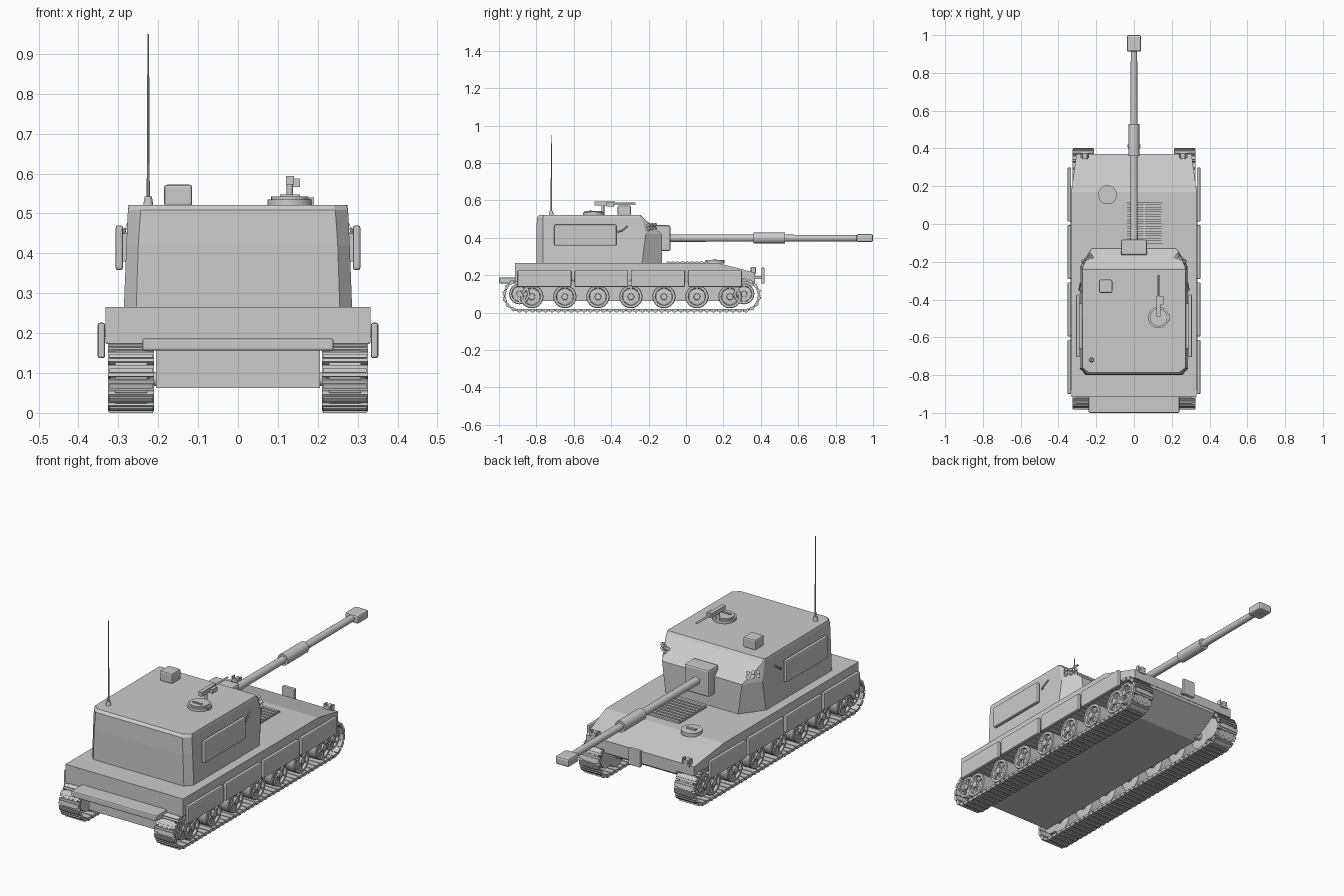
import bpy, bmesh, math
from mathutils import Matrix, Vector

if "Cube" in bpy.data.objects:
    bpy.data.objects.remove(bpy.data.objects["Cube"])


def finish(name, bm, bevel=0.0, smooth=False):
    bmesh.ops.recalc_face_normals(bm, faces=bm.faces)
    me = bpy.data.meshes.new(name)
    bm.to_mesh(me)
    bm.free()
    ob = bpy.data.objects.new(name, me)
    bpy.context.collection.objects.link(ob)
    if bevel:
        m = ob.modifiers.new("bevel", "BEVEL")
        m.width, m.segments = bevel, 2
    if smooth:
        bpy.ops.object.select_all(action="DESELECT")
        ob.select_set(True)
        bpy.context.view_layer.objects.active = ob
        bpy.ops.object.shade_smooth_by_angle(angle=math.radians(35))
    return ob


def add_box(bm, center, size, rot=Matrix()):
    mat = Matrix.Translation(center) @ rot @ Matrix.Diagonal((*size, 1))
    bmesh.ops.create_cube(bm, size=1, matrix=mat)


def box(name, x, y, z, bevel=0.0):
    bm = bmesh.new()
    add_box(bm, [(a + b) / 2 for a, b in (x, y, z)], [b - a for a, b in (x, y, z)])
    return finish(name, bm, bevel)


def rod(name, p0, p1, r0, r1=None, n=24):
    p0, p1 = Vector(p0), Vector(p1)
    d = p1 - p0
    mat = Matrix.Translation((p0 + p1) / 2) @ d.to_track_quat("Z", "Y").to_matrix().to_4x4()
    bm = bmesh.new()
    bmesh.ops.create_cone(bm, cap_ends=True, segments=n, radius1=r0,
                          radius2=r0 if r1 is None else r1, depth=d.length, matrix=mat)
    return finish(name, bm, smooth=True)


def loft(name, loops, bevel=0.0):
    bm = bmesh.new()
    rings = [[bm.verts.new(p) for p in loop] for loop in loops]
    n = len(rings[0])
    for a, b in zip(rings, rings[1:]):
        for i in range(n):
            bm.faces.new((a[i], a[(i + 1) % n], b[(i + 1) % n], b[i]))
    bm.faces.new(rings[0])
    bm.faces.new(rings[-1])
    return finish(name, bm, bevel)


def section(y, w, z0, z1):
    return [(-w, y, z0), (w, y, z0), (w, y, z1), (-w, y, z1)]


def half_ring(pts, z):
    return [(x, y, z) for x, y in pts] + [(-x, y, z) for x, y in reversed(pts)]


# hull
loft("upper_hull", [section(-0.915, 0.332, 0.175, 0.265), section(0.17, 0.332, 0.175, 0.265),
                    section(0.37, 0.305, 0.165, 0.213)])
loft("lower_hull", [section(-0.905, 0.205, 0.062, 0.18), section(0.22, 0.205, 0.062, 0.18),
                    section(0.368, 0.205, 0.15, 0.18)])
box("rear_step", (-0.24, 0.24), (-1.0, -0.91), (0.156, 0.187), 0.006)
box("travel_lock", (-0.035, 0.035), (0.403, 0.421), (0.155, 0.24), 0.004)
box("travel_lock_arm", (-0.012, 0.012), (0.36, 0.405), (0.18, 0.195))

# driver hatch and engine grille
rod("driver_hatch", (-0.14, 0.155, 0.262), (-0.14, 0.155, 0.28), 0.05)
box("driver_hatch_handle", (-0.165, -0.115), (0.148, 0.162), (0.28, 0.286))
bm = bmesh.new()
for i in range(9):
    add_box(bm, (0.055, -0.095 + i * 0.0255, 0.268), (0.19, 0.015, 0.012))
for x in (-0.04, 0.055, 0.15):
    add_box(bm, (x, 0.007, 0.267), (0.008, 0.22, 0.008))
finish("engine_grille", bm)

# turret
loft("turret", [
    half_ring([(0.255, -0.80), (0.286, -0.765), (0.286, -0.235), (0.205, -0.127)], 0.266),
    half_ring([(0.25, -0.80), (0.280, -0.765), (0.280, -0.215), (0.225, -0.129)], 0.42),
    half_ring([(0.244, -0.797), (0.276, -0.765), (0.276, -0.238), (0.272, -0.23)], 0.508),
    half_ring([(0.240, -0.785), (0.272, -0.76), (0.274, -0.245), (0.268, -0.24)], 0.521)])

# gun
box("mantlet", (-0.07, 0.07), (-0.165, -0.083), (0.328, 0.467), 0.01)
rod("barrel", (0, -0.10, 0.398), (0, 0.93, 0.398), 0.02, 0.017)
rod("bore_evacuator", (0, 0.36, 0.398), (0, 0.53, 0.398), 0.029)
box("muzzle_brake", (-0.038, 0.038), (0.912, 1.0), (0.377, 0.419), 0.009)

# roof fittings
rod("commander_hatch", (0.13, -0.495, 0.515), (0.13, -0.495, 0.535), 0.056)
rod("commander_hatch_lid", (0.13, -0.495, 0.53), (0.13, -0.495, 0.543), 0.047)
box("hatch_handle", (0.105, 0.155), (-0.515, -0.505), (0.54, 0.548))
box("hatch_hinge", (0.178, 0.19), (-0.51, -0.48), (0.522, 0.54))
rod("machine_gun_post", (0.13, -0.445, 0.52), (0.13, -0.445, 0.582), 0.008, n=12)
box("machine_gun_body", (0.12, 0.14), (-0.49, -0.38), (0.572, 0.594))
rod("machine_gun_barrel", (0.13, -0.39, 0.584), (0.13, -0.27, 0.584), 0.005, n=12)
box("ammo_box", (0.137, 0.155), (-0.425, -0.385), (0.566, 0.588))
box("sight_box", (-0.185, -0.115), (-0.365, -0.295), (0.518, 0.572), 0.007)
rod("antenna_base", (-0.225, -0.72, 0.518), (-0.225, -0.72, 0.542), 0.013, 0.009, 12)
rod("antenna", (-0.225, -0.72, 0.535), (-0.225, -0.72, 0.95), 0.004, 0.002, 8)

WHEEL = [(0, 0.325), (0.016, 0.325), (0.018, 0.312), (0.043, 0.309), (0.047, 0.32),
         (0.059, 0.32), (0.062, 0.316), (0.062, 0.225), (0.047, 0.222), (0, 0.222)]
Y0, Y1, ZC, R = -0.89, 0.31, 0.092, 0.08


def lathe_wheel(name, s, y, z, scale, spokes):
    bm = bmesh.new()
    vs = [bm.verts.new((s * x, y, z + r * scale)) for r, x in WHEEL]
    es = [bm.edges.new(p) for p in zip(vs, vs[1:])]
    bmesh.ops.spin(bm, geom=vs + es, cent=(0, y, z), axis=(1, 0, 0),
                   angle=2 * math.tau / 2, steps=24, use_merge=True)
    bmesh.ops.remove_doubles(bm, verts=bm.verts, dist=1e-5)
    for k in range(spokes):
        rot = Matrix.Rotation(math.tau * k / spokes, 4, "X")
        off = rot @ Vector((0, 0, 0.031 * scale))
        add_box(bm, Vector((s * 0.311, y, z)) + off, (0.012, 0.01, 0.032 * scale), rot)
    finish(name, bm, smooth=True)


def track(name, s):
    straight, arc = Y1 - Y0, math.pi * R
    total = 2 * (straight + arc)
    count = 84
    bm = bmesh.new()
    for i in range(count):
        t = i * total / count
        if t < straight:
            y, z, a = Y0 + t, ZC - R, 0
        elif t < straight + arc:
            a = (t - straight) / R
            y, z = Y1 + R * math.sin(a), ZC - R * math.cos(a)
        elif t < 2 * straight + arc:
            y, z, a = Y1 - (t - straight - arc), ZC + R, math.pi
        else:
            a = math.pi + (t - 2 * straight - arc) / R
            y, z = Y0 + R * math.sin(a), ZC - R * math.cos(a)
        rot = Matrix.Rotation(a, 4, "X")
        c = Vector((s * 0.268, y, z))
        add_box(bm, c, (0.115, 0.029, 0.014), rot)
        add_box(bm, c + rot @ Vector((0, 0, -0.008)), (0.109, 0.011, 0.008), rot)
        add_box(bm, c + rot @ Vector((0, 0, 0.001)), (0.08, 0.036, 0.007), rot)
    finish(name, bm)


# everything that appears on both sides
for side, s in (("left", -1), ("right", 1)):
    def mx(a, b):
        return tuple(sorted((s * a, s * b)))

    track(f"track_{side}", s)
    for i in range(7):
        y = -0.824 + i * 0.1765
        lathe_wheel(f"road_wheel_{side}_{i}", s, y, 0.085, 1.0, 6)
        rod(f"axle_{side}_{i}", (s * 0.19, y, 0.085), (s * 0.24, y, 0.085), 0.018, n=12)
    lathe_wheel(f"sprocket_{side}", s, Y1, ZC + 0.008, 0.9, 8)
    lathe_wheel(f"idler_{side}", s, Y0, ZC + 0.008, 0.9, 8)
    for i in range(4):
        y = -0.90 + i * 0.304
        box(f"skirt_{side}_{i}", mx(0.333, 0.352), (y, y + 0.287), (0.137, 0.226), 0.006)
    # mount behind the skirts
    box(f"skirt_rail_{side}", mx(0.325, 0.336), (-0.88, 0.2), (0.19, 0.21))

    # turret side bins with handle
    box(f"turret_bin_{side}", mx(0.288, 0.307), (-0.705, -0.372), (0.358, 0.47), 0.006)
    box(f"turret_bin_mount_{side}", mx(0.275, 0.292), (-0.66, -0.42), (0.38, 0.45))
    rod(f"handle_arm_{side}", (s * 0.275, -0.37, 0.432), (s * 0.291, -0.345, 0.435), 0.004, n=8)
    rod(f"handle_grip_{side}", (s * 0.291, -0.35, 0.432), (s * 0.283, -0.312, 0.462), 0.004, n=8)

    # smoke launchers, fanned forward and outward
    for i in range(3):
        for j in range(2):
            p = Vector((s * (0.222 + 0.018 * i), -0.178 - 0.016 * i, 0.44 + 0.02 * j))
            rod(f"smoke_tube_{side}_{i}_{j}", p - Vector((s * 0.015, -0.0, 0.015)) + Vector((0, -0.025, 0)),
                p + Vector((s * 0.014, 0.018, 0.012)), 0.009, n=12)

    # headlights with guards
    box(f"headlight_base_{side}", mx(0.24, 0.28), (0.345, 0.375), (0.205, 0.218))
    rod(f"headlight_{side}", (s * 0.26, 0.345, 0.228), (s * 0.26, 0.375, 0.228), 0.013, n=16)
    for x in (0.241, 0.279):
        box(f"headlight_guard_{side}", mx(x - 0.003, x + 0.003), (0.35, 0.372), (0.21, 0.243))
